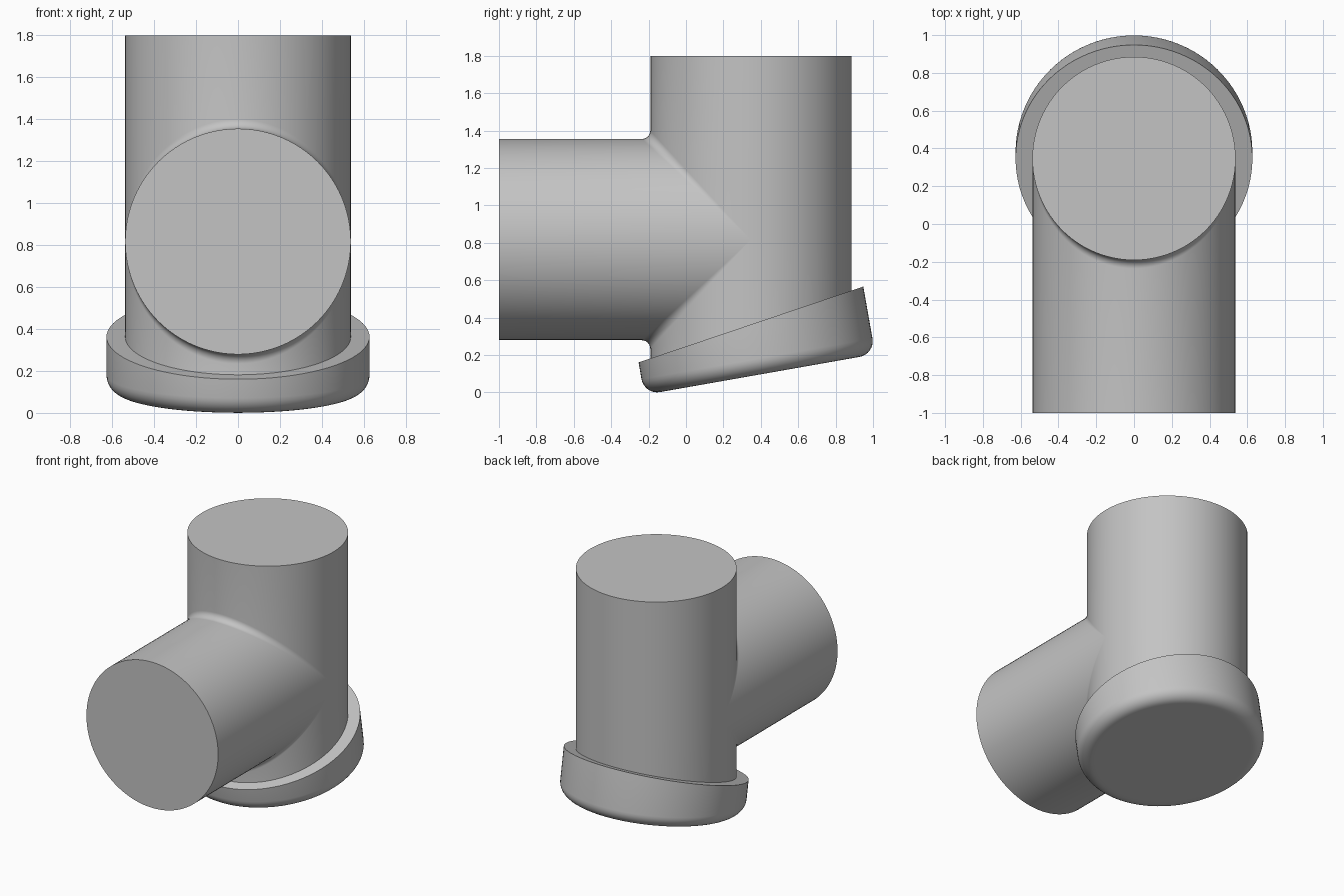
import bpy
import bmesh
from math import sin, cos, tan, pi, radians
from mathutils import Vector

cube = bpy.data.objects.get("Cube")
if cube:
    bpy.data.objects.remove(cube, do_unlink=True)

SIDES = 96
R = 0.538                            # pipe radius
BLEND = 0.045                        # fillet radius where the pipes meet
AXIS_Y, AXIS_Z = 0.347, 0.817        # where the two pipe axes cross
TILT, RIM_TILT = radians(10), radians(18.65)
CAP_R, CAP_EDGE = 0.627, 0.085
CAP_U, CAP_W = 0.405, 0.026          # cap centre and underside in its tilted frame

grey = bpy.data.materials.new("plain grey")
grey.use_nodes = True
grey.diffuse_color = (0.55, 0.55, 0.55, 1)
grey.node_tree.nodes["Principled BSDF"].inputs["Base Color"].default_value = (0.55, 0.55, 0.55, 1)

angles = [2 * pi * i / SIDES for i in range(SIDES)]
front_angles = [-pi / 2 + pi * i / (SIDES // 2) for i in range(SIDES // 2 + 1)]


def loft(bm, rings, closed=True, end_faces=()):
    """Skin consecutive rings; optionally close some with flat faces."""
    rows = [[bm.verts.new(p) for p in ring] for ring in rings]
    n = len(rows[0])
    for a, b in zip(rows, rows[1:]):
        for i in range(n if closed else n - 1):
            j = (i + 1) % n
            bm.faces.new((a[i], a[j], b[j], b[i]))
    for k in end_faces:
        bm.faces.new(rows[k])


def finish(bm, name):
    bmesh.ops.remove_doubles(bm, verts=bm.verts, dist=0.00005)
    bmesh.ops.recalc_face_normals(bm, faces=bm.faces)
    mesh = bpy.data.meshes.new(name)
    bm.to_mesh(mesh)
    bm.free()
    mesh.materials.append(grey)
    obj = bpy.data.objects.new(name, mesh)
    bpy.context.collection.objects.link(obj)
    bpy.ops.object.select_all(action='DESELECT')
    obj.select_set(True)
    bpy.context.view_layer.objects.active = obj
    bpy.ops.object.shade_smooth_by_angle(angle=radians(30))


def rim_z(y):
    """Height of the cap's sloping upper face."""
    return 0.16 + (y + 0.255) * tan(RIM_TILT)


def upright_ring(height):
    """Ring on the upright pipe, with height given by angle."""
    return [(R * sin(t), AXIS_Y - R * cos(t), height(t)) for t in angles]


def joint(t):
    return (R + BLEND) * max(0, cos(t))


# Branched pipe: upright above and below the joint, then the front branch
bm = bmesh.new()
loft(bm, [upright_ring(lambda t: 1.8),
          upright_ring(lambda t: AXIS_Z + joint(t))], end_faces=(0,))
loft(bm, [upright_ring(lambda t: AXIS_Z - joint(t)),
          upright_ring(lambda t: rim_z(AXIS_Y - R * cos(t)))])
loft(bm, [[(R * sin(t), -1, AXIS_Z + R * cos(t)) for t in angles],
          [(R * sin(t), AXIS_Y - (R + BLEND) * abs(cos(t)), AXIS_Z + R * cos(t))
           for t in angles]], end_faces=(0,))

# Rolling fillet above and below the branch, fading out at the sides
for side in (1, -1):
    strips = []
    for k in range(9):
        strip = []
        for t in front_angles:
            centre = Vector(((R + BLEND) * sin(t), AXIS_Y - (R + BLEND) * cos(t),
                             AXIS_Z + side * (R + BLEND) * cos(t)))
            to_upright = Vector((-sin(t), cos(t), 0))
            to_branch = Vector((-sin(t), 0, -side * cos(t)))
            strip.append(centre + to_upright.lerp(to_branch, k / 8).normalized() * BLEND)
        strips.append(strip)
    loft(bm, strips, closed=False)
finish(bm, "branched_pipe")


# Tilted end cap with sloping rim and rounded lower edge
def cap_ring(radius, height):
    ring = []
    for t in angles:
        u, w = CAP_U - radius * cos(t), height(t)
        ring.append((radius * sin(t), u * cos(TILT) - w * sin(TILT),
                     u * sin(TILT) + w * cos(TILT)))
    return ring


def rim_w(t):
    u = CAP_U - CAP_R * cos(t)
    base = rim_z(0) * cos(RIM_TILT) / cos(RIM_TILT - TILT)
    return base + u * tan(RIM_TILT - TILT)


rings = [upright_ring(lambda t: rim_z(AXIS_Y - R * cos(t))), cap_ring(CAP_R, rim_w)]
for k in range(9):
    a = k / 8 * pi / 2
    level = CAP_W + CAP_EDGE * (1 - sin(a))
    rings.append(cap_ring(CAP_R - CAP_EDGE * (1 - cos(a)), lambda t, w=level: w))
rings.append(cap_ring(CAP_R - CAP_EDGE - 0.02, lambda t: CAP_W))
bm = bmesh.new()
loft(bm, rings, end_faces=(-1,))
finish(bm, "end_cap")
